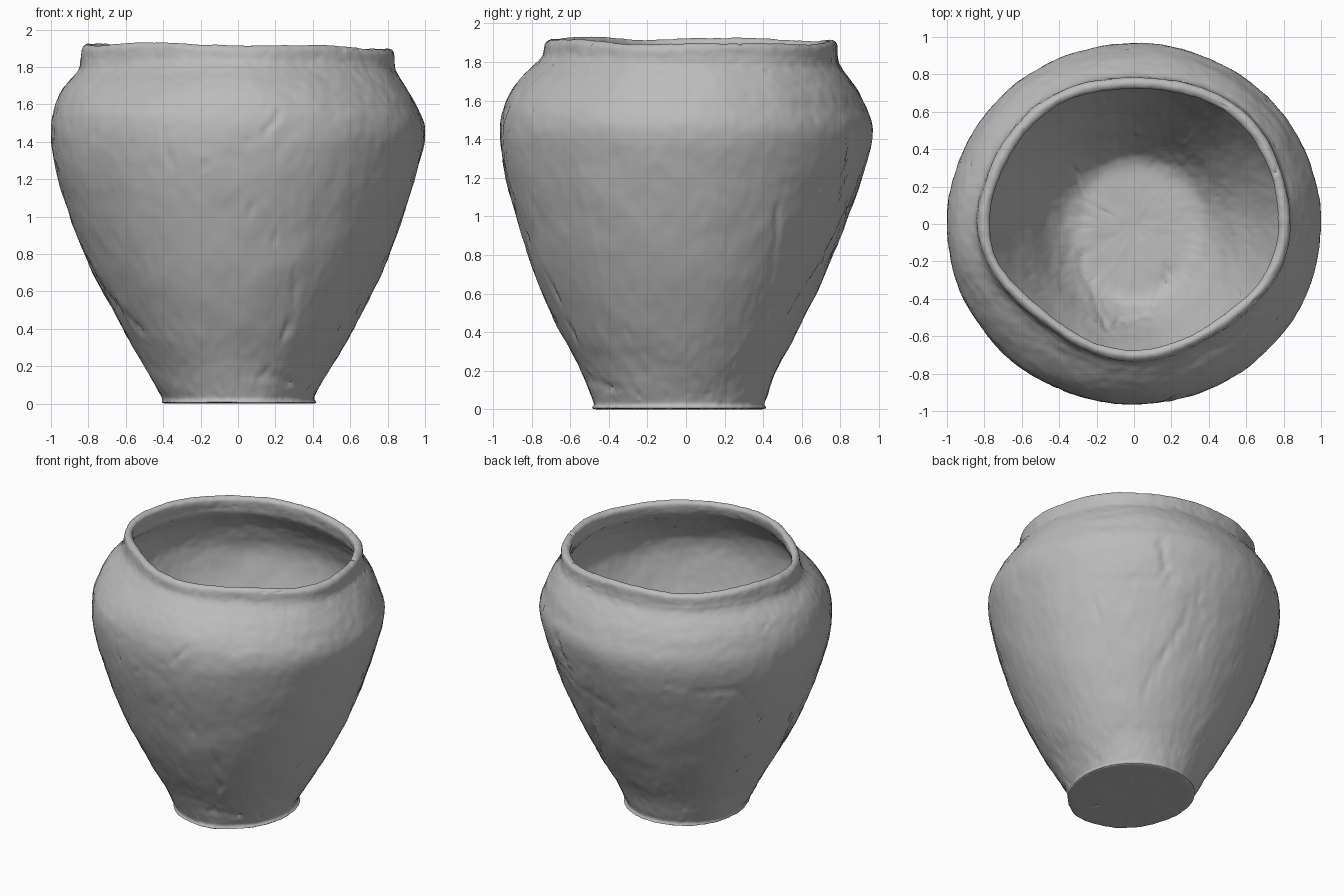
import bpy
import bmesh
import math
import random
from mathutils import Vector, noise

random.seed(4)
default_cube = bpy.data.objects.get("Cube")
if default_cube:
    bpy.data.objects.remove(default_cube, do_unlink=True)

SEGMENTS = 320
STEPS = 8
WALL = 0.055

# Wall outline: height, then reach to -x, +x, -y and +y
OUTER = [
    (0.0, 0.37, 0.39, 0.45, 0.38),
    (0.04, 0.41, 0.41, 0.48, 0.41),
    (0.2, 0.5, 0.5, 0.545, 0.47),
    (0.4, 0.615, 0.62, 0.65, 0.575),
    (0.7, 0.775, 0.77, 0.785, 0.72),
    (1.0, 0.9, 0.885, 0.88, 0.84),
    (1.25, 0.975, 0.96, 0.945, 0.93),
    (1.45, 1.0, 1.0, 0.965, 0.967),
    (1.6, 0.975, 0.95, 0.935, 0.92),
    (1.7, 0.925, 0.895, 0.87, 0.86),
    (1.78, 0.855, 0.845, 0.79, 0.8),
    (1.83, 0.84, 0.835, 0.745, 0.785),
    (1.89, 0.83, 0.83, 0.73, 0.78),
]

# Cracks on the outside: facing angle, then points (sideways, height)
CRACKS = [
    (-90, [(-0.41, 1.5), (-0.39, 1.36), (-0.33, 1.25)]),
    (-90, [(0.22, 1.56), (0.18, 1.47), (0.12, 1.42)]),
    (-90, [(0.3, 0.72), (0.31, 0.5), (0.25, 0.35)]),
    (-90, [(0.15, 0.18), (0.3, 0.11)]),
    (0, [(0.6, 1.18), (0.8, 1.15), (0.85, 1.0)]),
    (0, [(0.86, 1.45), (0.83, 1.2)]),
    (0, [(-0.5, 0.15), (-0.4, 0.11), (-0.28, 0.12)]),
    (45, [(-0.2, 1.06), (-0.13, 0.76), (0.0, 0.38)]),
    (45, [(0.1, 0.42), (0.3, 0.75), (0.54, 1.15)]),
    (135, [(-0.3, 1.3), (-0.06, 1.24), (0.17, 1.25), (0.41, 0.9)]),
    (135, [(0.63, 0.82), (0.61, 0.38)]),
]
# Crack on the inside, seen on plan
INNER_CRACK = [(-0.32, 0.3), (-0.25, 0.1), (-0.29, -0.2), (-0.15, -0.55),
               (0.1, -0.48), (0.2, -0.2)]


def shrink(row, amount, height):
    return (height,) + tuple(r - amount for r in row[1:])


def section_rows():
    """Follow the wall up outside, over the rim, down inside to the floor."""
    lip = OUTER[-1]
    rows = [(0.0, 0.03, 0.03, 0.06, 0.0)] + list(OUTER)
    rows.append(shrink(lip, WALL / 2, lip[0] + 0.02))
    rows += [shrink(r, WALL, r[0]) for r in reversed(OUTER[2:])]
    rows.append(shrink(OUTER[1], WALL + 0.05, 0.1))
    rows.append((0.09, 0.03, 0.03, 0.06, 0.0))
    return rows


def smooth_between(rows):
    """Catmull-Rom rings, each with a flag for the inside of the pot."""
    rings, last = [], len(rows) - 1
    for i in range(last):
        a, b, c, d = (rows[min(max(i + k, 0), last)] for k in (-1, 0, 1, 2))
        straight = i == 0 or i >= last - 1
        for s in range(STEPS):
            t = s / STEPS
            ring = []
            for p, q, r, w in zip(a, b, c, d):
                if straight:
                    ring.append(q + (r - q) * t)
                else:
                    ring.append(q + 0.5 * t * (r - p + t * (2 * p - 5 * q + 4 * r - w
                                + t * (3 * (q - r) + w - p))))
            rings.append((ring, i > len(OUTER)))
    rings.append((rows[-1], True))
    return rings


def distance_to_path(u, v, path):
    best = 9.0
    for (ax, ay), (bx, by) in zip(path, path[1:]):
        dx, dy = bx - ax, by - ay
        t = ((u - ax) * dx + (v - ay) * dy) / (dx * dx + dy * dy)
        t = min(max(t, 0), 1)
        best = min(best, math.hypot(u - ax - t * dx, v - ay - t * dy))
    return best


def wobble(angle, height, reach):
    """Uneven, slightly slanted neck and rim."""
    _, left, right, front, back = reach
    c, s = math.cos(angle), math.sin(angle)
    neck = min(max((height - 1.55) / 0.25, 0), 1)
    uneven = math.sin(2 * angle) ** 2 * (0.06 * s + 0.02 * c - 0.015)
    k = 1 + neck * uneven
    rim = min(max((height - 1.75) / 0.14, 0), 1)
    lift = rim * (0.004 - 0.014 * c - 0.006 * s - 0.008 * c * c
                  + 0.006 * math.sin(5 * angle))
    x = c * (right if c > 0 else left) * k
    y = s * (back if s > 0 else front) * k
    return Vector((x, y, height + lift))


def dent(p, inside):
    """Depth of cracks and of the hand-worked surface at a point."""
    rough = 0.006 * noise.noise(p * 5) + 0.003 * noise.noise(p * 17)
    rough += 0.002 * noise.noise(p * 34)
    pit = noise.noise(p * 23 + Vector((7, 3, 5)))
    depth = rough + max(pit - 0.62, 0) * 0.05
    shift = 0.025 * noise.noise(p * 14)
    near = 9.0
    if inside:
        if p.z < 1.3:
            near = distance_to_path(p.x + shift, p.y - shift, INNER_CRACK)
    else:
        for facing, path in CRACKS:
            a = math.radians(facing)
            if p.x * math.cos(a) + p.y * math.sin(a) > 0:
                side = p.y * math.cos(a) - p.x * math.sin(a)
                near = min(near, distance_to_path(side + shift, p.z - shift, path))
    broken = 0.6 + 0.8 * noise.noise(p * 9)
    return depth + 0.016 * max(broken, 0) * max(1 - near / 0.018, 0)


# Pot: one continuous wall, with floor and base
bm = bmesh.new()
loops = []
for reach, inside in smooth_between(section_rows()):
    loop = []
    for j in range(SEGMENTS):
        angle = math.tau * j / SEGMENTS
        p = wobble(angle, reach[0], reach)
        loop.append((bm.verts.new(p), inside))
    loops.append([v for v, _ in loop])
    for v, flag in loop:
        v.tag = flag
for low, high in zip(loops, loops[1:]):
    for j in range(SEGMENTS):
        k = (j + 1) % SEGMENTS
        bm.faces.new((low[j], low[k], high[k], high[j]))
bm.faces.new(list(reversed(loops[0])))
bm.faces.new(loops[-1])
bm.normal_update()

# Press dents and cracks into the clay
moves = [(v, v.normal * dent(v.co, v.tag)) for v in bm.verts]
for v, move in moves:
    v.co -= move
    v.co.z = max(v.co.z, 0)

mesh = bpy.data.meshes.new("clay_pot")
bm.to_mesh(mesh)
bm.free()
pot = bpy.data.objects.new("clay_pot", mesh)
bpy.context.collection.objects.link(pot)

clay = bpy.data.materials.new("grey_clay")
clay.use_nodes = True
grey = (0.5, 0.5, 0.5, 1)
clay.diffuse_color = grey
clay.node_tree.nodes["Principled BSDF"].inputs["Base Color"].default_value = grey
mesh.materials.append(clay)

bpy.context.view_layer.objects.active = pot
pot.select_set(True)
bpy.ops.object.shade_smooth_by_angle(angle=math.radians(50))
